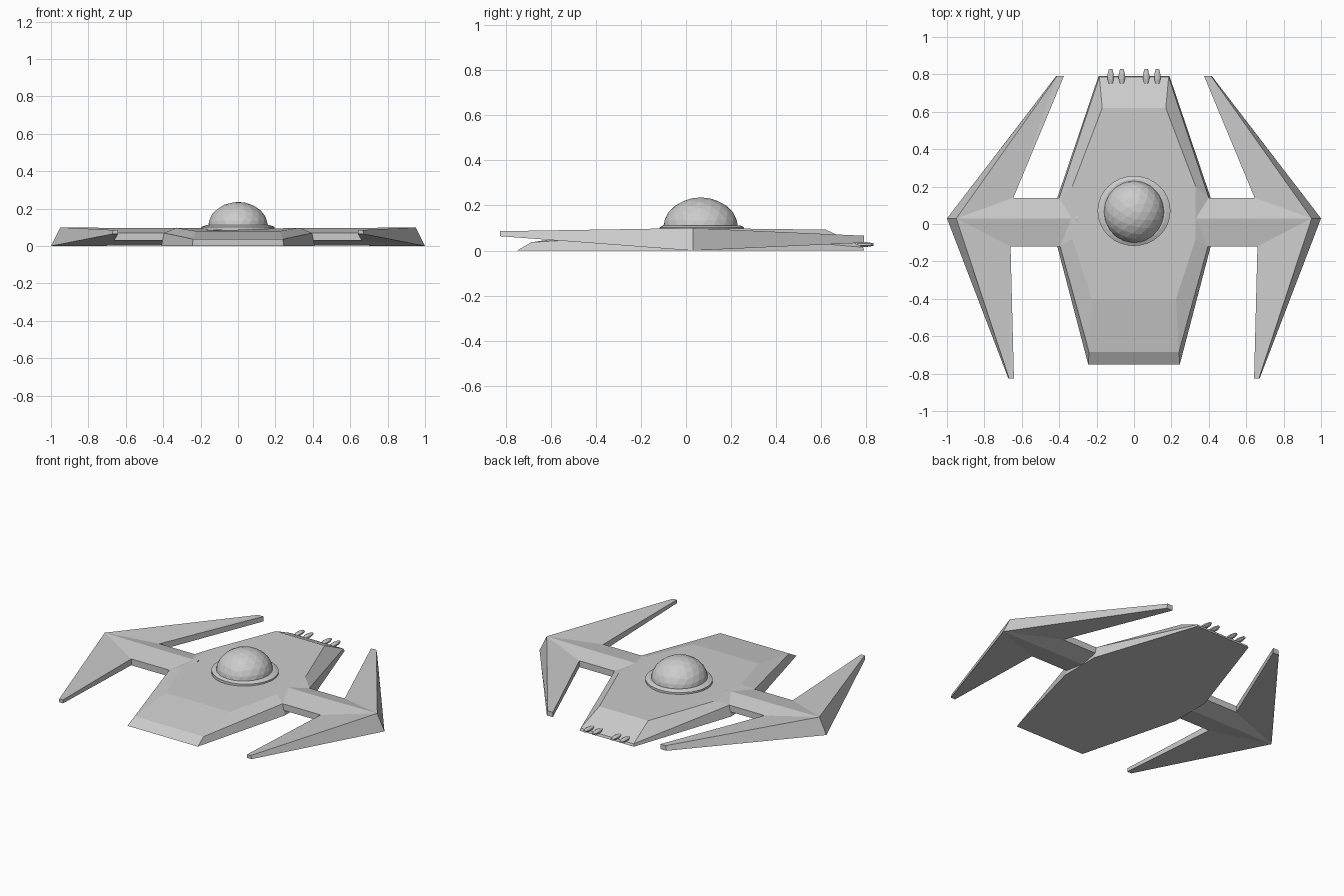
import bpy, bmesh, math
from mathutils import Matrix

if "Cube" in bpy.data.objects:
    bpy.data.objects.remove(bpy.data.objects["Cube"])


def finish(bm, name):
    bmesh.ops.recalc_face_normals(bm, faces=bm.faces[:])
    me = bpy.data.meshes.new(name)
    bm.to_mesh(me)
    bm.free()
    ob = bpy.data.objects.new(name, me)
    bpy.context.collection.objects.link(ob)
    return ob


def loft(rings, name, cap_start=True, cap_end=True):
    bm = bmesh.new()
    vs = [[bm.verts.new(p) for p in r] for r in rings]
    n = len(rings[0])
    for a, b in zip(vs, vs[1:]):
        for i in range(n):
            j = (i + 1) % n
            bm.faces.new((a[i], a[j], b[j], b[i]))
    if cap_start:
        bm.faces.new(vs[0][::-1])
    if cap_end:
        bm.faces.new(vs[-1])
    return finish(bm, name)


def full(half):
    """Closed symmetric ring from its right half."""
    return half + [(-x, y, z) for x, y, z in reversed(half)]


# Hull: flat underside, steep rim, bevelled deck
loft([
    full([(.245, -.75, 0), (.41, -.12, 0), (.41, .14, 0), (.19, .79, 0)]),
    full([(.24, -.685, .037), (.395, -.12, .07), (.40, .14, .07), (.185, .785, .015)]),
    full([(.225, -.40, .08), (.33, -.08, .098), (.33, .20, .098), (.17, .62, .093)]),
], "hull")

# Wings: arm plus a forward and a rear blade meeting at the outer point
top = dict(R=(.95, .03, .10), A=(.65, .03, .097), F=(.668, -.825, .086), f=(.642, -.825, .086),
           c=(.66, -.12, .07), d=(.645, .14, .07), G=(.412, .79, .066), g=(.375, .79, .066),
           p=(.30, -.12, .07), q=(.30, .03, .097), r=(.30, .14, .07))
low = dict(R=(1, .03, 0), A=(.65, .03, .002), F=(.672, -.825, .064), f=(.642, -.825, .064),
           c=(.66, -.12, .03), d=(.645, .14, .03), G=(.417, .79, .035), g=(.375, .79, .035),
           p=(.30, -.12, .03), q=(.30, .03, .002), r=(.30, .14, .03))
bm = bmesh.new()
T = {k: bm.verts.new(v) for k, v in top.items()}
L = {k: bm.verts.new(v) for k, v in low.items()}
for V in (T, L):
    for f in ("RFc", "Ffc", "RcA", "RAd", "RdG", "Gdg", "Acpq", "Aqrd"):
        bm.faces.new([V[k] for k in f])
outline = "RFfcpqrdgG"
for a, b in zip(outline, outline[1:] + outline[0]):
    bm.faces.new((T[a], T[b], L[b], L[a]))
wing = finish(bm, "wings")
wing.modifiers.new("mirror", 'MIRROR').use_clip = False


# Cockpit collar, slightly pointed fore and aft
def ellipse(rx, ry, z, n=32):
    return [(rx * math.cos(2 * math.pi * i / n), .07 + ry * math.sin(2 * math.pi * i / n), z)
            for i in range(n)]


loft([ellipse(.195, .187, .085), ellipse(.195, .187, .103), ellipse(.17, .17, .112)],
     "cockpit_collar")

# Cockpit dome
bm = bmesh.new()
bmesh.ops.create_icosphere(bm, subdivisions=3, radius=1,
                           matrix=Matrix.Translation((0, .065, .10)) @ Matrix.Diagonal((.162, .167, .136, 1)))
bmesh.ops.bisect_plane(bm, geom=bm.verts[:] + bm.edges[:] + bm.faces[:],
                       plane_co=(0, 0, .10), plane_no=(0, 0, -1), clear_outer=True)
finish(bm, "cockpit_dome")

# Four small engine nozzles at the tail
for k, x in enumerate((-.125, -.065, .065, .125)):
    rings = []
    for y, r in ((.75, .011), (.775, .018), (.80, .018), (.83, .01)):
        rings.append([(x + r * math.cos(math.pi * (i + .5) / 4), y,
                       .027 + .65 * r * math.sin(math.pi * (i + .5) / 4)) for i in range(8)])
    loft(rings, f"engine_nozzle_{k + 1}")
